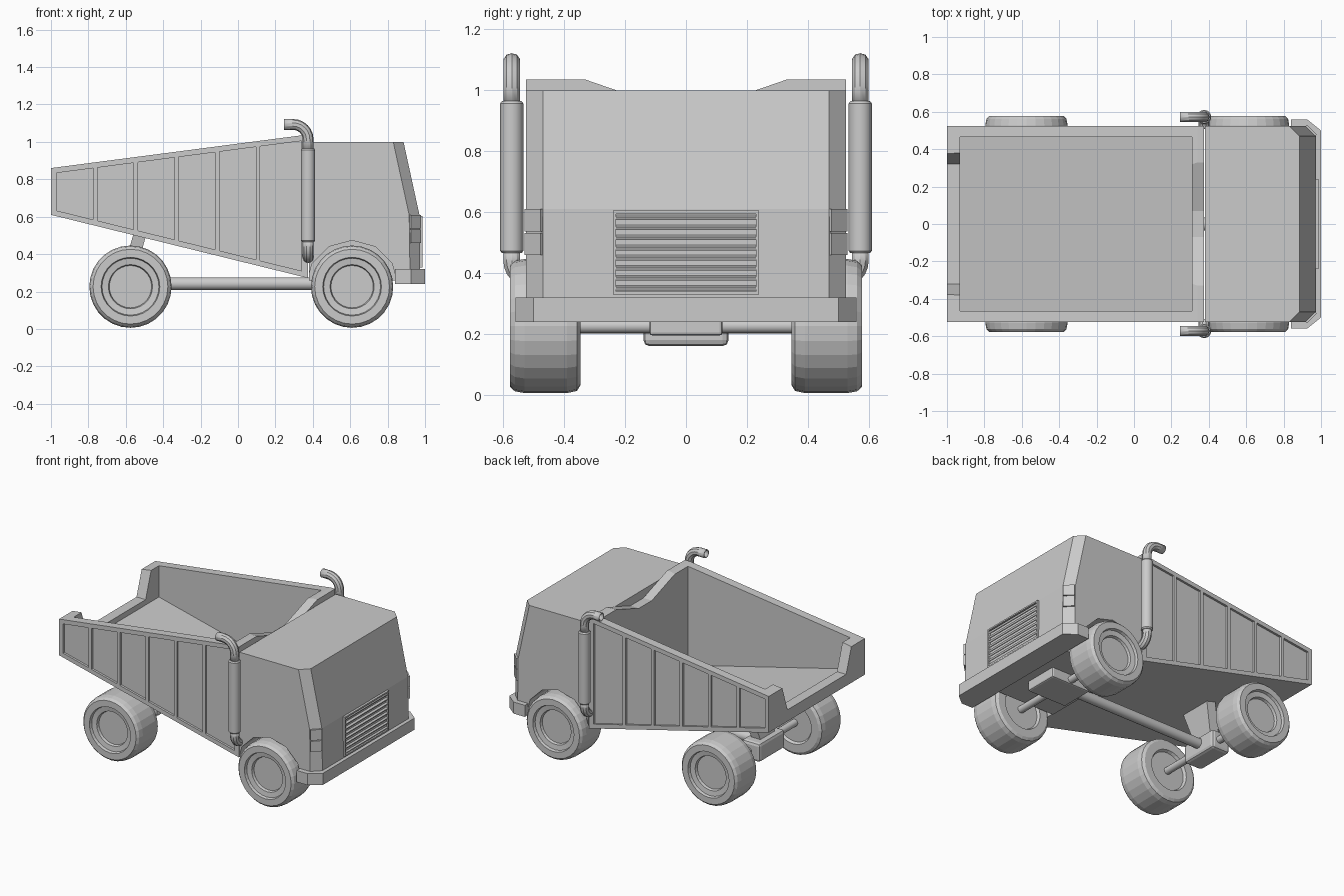
import bpy, bmesh, math
from mathutils import Matrix

if "Cube" in bpy.data.objects:
    bpy.data.objects.remove(bpy.data.objects["Cube"])


def finish(name, bm):
    bmesh.ops.recalc_face_normals(bm, faces=bm.faces)
    me = bpy.data.meshes.new(name)
    bm.to_mesh(me)
    bm.free()
    ob = bpy.data.objects.new(name, me)
    bpy.context.collection.objects.link(ob)
    return ob


def loft(name, rings):
    """Closed solid through rings of equal point count."""
    bm = bmesh.new()
    vs = [[bm.verts.new(p) for p in r] for r in rings]
    n = len(vs[0])
    for a, b in zip(vs, vs[1:]):
        for i in range(n):
            j = (i + 1) % n
            bm.faces.new((a[i], a[j], b[j], b[i]))
    bm.faces.new(vs[0])
    bm.faces.new(vs[-1])
    return finish(name, bm)


def prism(name, pts, lo, hi, axis):
    """Extrude a 2D outline along an axis."""
    put = {'x': lambda u, v, d: (d, u, v),
           'y': lambda u, v, d: (u, d, v),
           'z': lambda u, v, d: (u, v, d)}[axis]
    return loft(name, [[put(u, v, d) for u, v in pts] for d in (lo, hi)])


def box(name, center, size, rot=(0, 'Z'), bevel=0.0):
    bm = bmesh.new()
    bmesh.ops.create_cube(bm, size=1)
    bmesh.ops.scale(bm, vec=size, verts=bm.verts)
    if bevel:
        bmesh.ops.bevel(bm, geom=bm.edges[:], offset=bevel, segments=2,
                        profile=0.5, affect='EDGES')
    bmesh.ops.transform(bm, verts=bm.verts,
                        matrix=Matrix.Translation(center) @ Matrix.Rotation(rot[0], 4, rot[1]))
    return finish(name, bm)


def lathe(name, prof, center, axis, steps):
    """Spin (radius, distance) points round an axis: 'y' or 'z' or 'x'."""
    bm = bmesh.new()
    rings = []
    for r, d in prof:
        ring = []
        for i in range(steps):
            a = 2 * math.pi * i / steps
            u, v = r * math.cos(a), r * math.sin(a)
            p = {'x': (d, u, v), 'y': (u, d, v), 'z': (u, v, d)}[axis]
            ring.append(tuple(c + q for c, q in zip(center, p)))
        rings.append(ring)
    bm.free()
    return loft(name, rings)


def cut(ob, cutter):
    cutter.hide_render = True
    m = ob.modifiers.new("cut", 'BOOLEAN')
    m.operation, m.solver, m.object = 'DIFFERENCE', 'EXACT', cutter
    bpy.context.view_layer.objects.active = ob
    bpy.ops.object.modifier_apply(modifier=m.name)
    bpy.data.objects.remove(cutter)


def smooth(ob):
    bpy.ops.object.select_all(action='DESELECT')
    ob.select_set(True)
    bpy.context.view_layer.objects.active = ob
    bpy.ops.object.shade_smooth_by_angle(angle=math.radians(35))


def bottom(x):
    return 0.61 - (x + 1) * 0.246


def top(x):
    return 0.86 + (x + 1) * 0.1306


# Dump bed: wedge with hollow, front and rear notches, and side panels
bed = prism("dump_bed", [(-1, .61), (.375, bottom(.375)), (.375, 1.035), (.34, 1.035), (-1, .86)],
            -.525, .525, 'y')
cut(bed, prism("hollow", [(-.93, bottom(-.93) + .06), (.31, bottom(.31) + .06), (.31, 1.3), (-.93, 1.3)],
               -.465, .465, 'y'))
cut(bed, prism("front_notch", [(-.33, 1.2), (-.33, 1.035), (-.07, .945), (.07, .945), (.33, 1.035), (.33, 1.2)],
               .25, .45, 'x'))
cut(bed, prism("rear_notch", [(-.38, 1.2), (-.38, .87), (-.32, .69), (.32, .69), (.38, .87), (.38, 1.2)],
               -1.1, -.9, 'x'))
for i in range(6):
    x0 = -.97 + .2175 * i
    x1 = .34 if i == 5 else x0 + .195
    pts = [(x0, bottom(x0) + .03), (x1, bottom(x1) + .03), (x1, top(x1) - .03), (x0, top(x0) - .03)]
    for s in (-1, 1):
        cut(bed, prism("panel", pts, *sorted((s * .51, s * .6)), 'y'))


# Cab: lofted with chamfered front corners and wheel wells
def cab_ring(xf, z):
    half = [(.38, .525), (xf - .055, .525), (xf, .47)]
    return [(x, y, z) for x, y in half] + [(x, -y, z) for x, y in reversed(half)]


cab = loft("cab", [cab_ring(.975, .26), cab_ring(.97, .61), cab_ring(.885, 1.0)])
for s in (-1, 1):
    cut(cab, lathe("wheel_well", [(.247, s * .33), (.247, s * .7)], (.61, 0, .226), 'y', 12))

# Bumper
prism("bumper", [(.84, -.56), (.925, -.56), (1, -.5), (1, .5), (.925, .56), (.84, .56)], .24, .32, 'z')

# Grille frame and slats
for s in (-1, 1):
    box("grille_side", (.975, s * .235, .467), (.022, .01, .275))
    box("grille_rail", (.975, 0, .467 + s * .1325), (.022, .48, .01))
for i in range(8):
    box("grille_slat", (.974, 0, .352 + i * .033), (.018, .46, .012), (math.radians(25), 'Y'))

# Headlights on the chamfered corners
for s in (-1, 1):
    for z in (.495, .573):
        box("headlight", (.945, s * .4975, z), (.02, .074, .073), (s * math.pi / 4, 'Z'))

# Wheels and axles
tyre = [(.13, .365), (.14, .347), (.195, .347), (.213, .358), (.22, .39), (.22, .53),
        (.214, .562), (.2, .577), (.157, .577), (.152, .558), (.118, .553), (.113, .535)]
for label, x in (("front", .61), ("rear", -.575)):
    for s in (-1, 1):
        lathe(label + "_wheel", [(r, s * d) for r, d in tyre], (x, 0, .226), 'y', 28)
    smooth(lathe(label + "_axle", [(.024, -.4), (.024, .4)], (x, 0, .226), 'y', 16))

# Chassis: drive tube, differential, bed strut, front block
smooth(lathe("drive_tube", [(.034, -.575), (.034, .6)], (0, 0, .242), 'x', 16))
box("differential", (-.59, 0, .225), (.14, .28, .13), bevel=.02)
loft("bed_strut", [[(x + dx, y, z) for dx, y in ((-.035, -w), (.035, -w), (.035, w), (-.035, w))]
                   for x, z, w in ((-.6, .25, .07), (-.52, .52, .12))])
box("front_block", (.61, 0, .235), (.3, .24, .08), bevel=.01)


# Exhaust stacks: muffler with bent pipes above and below
def pipe(name, pts, r):
    cu = bpy.data.curves.new(name, 'CURVE')
    cu.dimensions = '3D'
    cu.bevel_depth, cu.bevel_resolution = r, 3
    sp = cu.splines.new('POLY')
    sp.points.add(len(pts) - 1)
    for p, co in zip(sp.points, pts):
        p.co = (*co, 1)
    ob = bpy.data.objects.new(name, cu)
    bpy.context.collection.objects.link(ob)
    bpy.ops.object.select_all(action='DESELECT')
    ob.select_set(True)
    bpy.context.view_layer.objects.active = ob
    bpy.ops.object.convert(target='MESH')
    ob = bpy.context.object
    ob.modifiers.new("wall", 'SOLIDIFY').thickness = .006
    smooth(ob)


arc = [math.radians(a) for a in range(0, 91, 15)]
for s in (-1, 1):
    y = s * .572
    smooth(lathe("muffler", [(.032, .465), (.038, .473), (.038, .957), (.032, .965)], (.375, y, 0), 'z', 16))
    pipe("exhaust_top", [(.375, y, .95)] +
         [(.295 + .08 * math.cos(a), y, 1.013 + .08 * math.sin(a)) for a in arc] + [(.245, y, 1.093)], .029)
    pipe("exhaust_bottom", [(.375, y, .48)] +
         [(.375, s * (.512 + .06 * math.cos(a)), .44 - .06 * math.sin(a)) for a in arc], .029)
